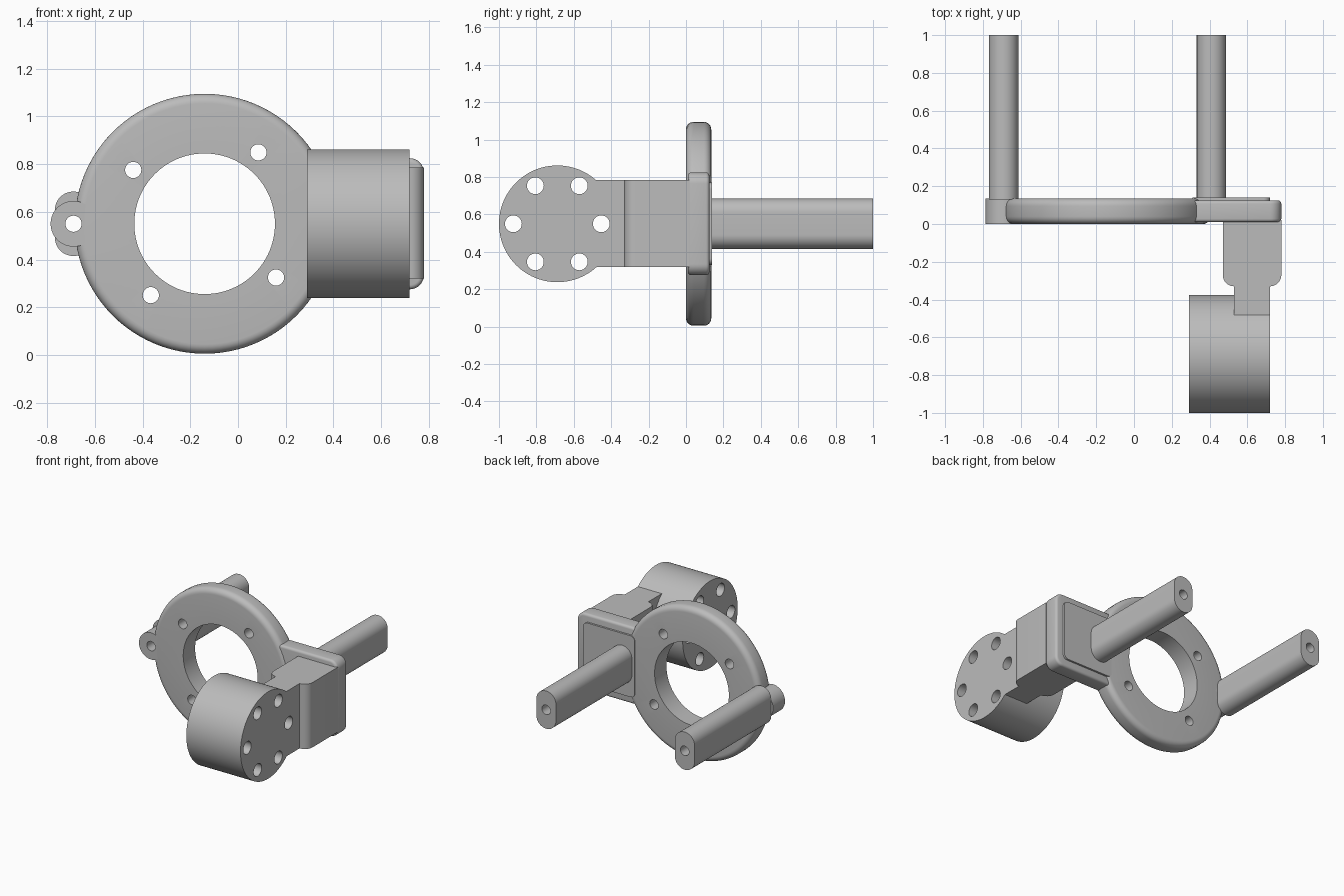
import bpy, bmesh
from math import pi, cos, sin, radians
from mathutils import Vector

cube = bpy.data.objects.get("Cube")
if cube:
    bpy.data.objects.remove(cube, do_unlink=True)

grey = bpy.data.materials.new("plain grey")
grey.use_nodes = True
COLOUR = (0.5, 0.5, 0.5, 1)
grey.diffuse_color = COLOUR
grey.node_tree.nodes["Principled BSDF"].inputs["Base Color"].default_value = COLOUR

MID = 0.55           # height of the main axis
THICK = 0.135        # ring thickness
RING = (-0.14, MID)


def arc(cx, cy, r, start, end, n):
    return [(cx + r * cos(radians(start + (end - start) * i / n)),
             cy + r * sin(radians(start + (end - start) * i / n))) for i in range(n + 1)]


def circle(cx, cy, r, n=64):
    return arc(cx, cy, r, 0, 360, n)[:-1]


def rounded(x0, x1, y0, y1, r, n=8):
    corners = [(x1 - r, y1 - r), (x0 + r, y1 - r), (x0 + r, y0 + r), (x1 - r, y0 + r)]
    return [p for i, c in enumerate(corners) for p in arc(*c, r, 90 * i, 90 * i + 90, n)]


def place(axis, a, b, t):
    return {"x": (t, a, b), "y": (a, t, b), "z": (a, b, t)}[axis]


def finish(name, bm):
    bmesh.ops.remove_doubles(bm, verts=bm.verts, dist=1e-5)
    bmesh.ops.recalc_face_normals(bm, faces=bm.faces)
    mesh = bpy.data.meshes.new(name)
    bm.to_mesh(mesh)
    bm.free()
    mesh.materials.append(grey)
    obj = bpy.data.objects.new(name, mesh)
    bpy.context.collection.objects.link(obj)
    return obj


def prism(name, outline, axis, lo, hi):
    """Extrude an outline along an axis."""
    bm = bmesh.new()
    face = bm.faces.new([bm.verts.new(place(axis, a, b, lo)) for a, b in outline])
    new = bmesh.ops.extrude_face_region(bm, geom=[face])["geom"]
    shift = Vector(place(axis, 0, 0, hi - lo))
    bmesh.ops.translate(bm, vec=shift, verts=[v for v in new if isinstance(v, bmesh.types.BMVert)])
    return finish(name, bm)


def drill(obj, holes, axis, lo, hi, r):
    """Cut round holes through a part."""
    for a, b in holes:
        cutter = prism("drill", circle(a, b, r, 32), axis, lo, hi)
        cutter.hide_render = True
        mod = obj.modifiers.new("hole", "BOOLEAN")
        mod.operation, mod.solver, mod.object = "DIFFERENCE", "EXACT", cutter
        apply(obj, mod)
        bpy.data.objects.remove(cutter, do_unlink=True)


def apply(obj, mod):
    bpy.context.view_layer.objects.active = obj
    bpy.ops.object.modifier_apply(modifier=mod.name)


# Ring: section with rounded outer edges, spun round the y axis
R_IN, R_OUT, FILLET = 0.295, 0.545, 0.04
section = ([(R_IN, THICK), (R_IN, 0)] + arc(R_OUT - FILLET, FILLET, FILLET, -90, 0, 6)
           + arc(R_OUT - FILLET, THICK - FILLET, FILLET, 0, 90, 6))
bm = bmesh.new()
loop = [bm.verts.new((RING[0] + r, y, MID)) for r, y in section]
edges = [bm.edges.new((v, loop[i - 1])) for i, v in enumerate(loop)]
bmesh.ops.spin(bm, geom=loop + edges, cent=(RING[0], 0, MID), axis=(0, 1, 0),
               angle=2 * pi, steps=96)
ring = finish("ring", bm)
bolt = 0.375
screw_holes = [(RING[0] + bolt * cos(radians(a)), MID + bolt * sin(radians(a)))
               for a in (53, 143, 233, 323)]
ear_centre = (-0.69, MID)
drill(ring, screw_holes + [ear_centre], "y", -0.1, 0.3, 0.034)

# Side ear with its hole
ear = prism("side_ear", circle(*ear_centre, 0.096), "y", 0, THICK)
drill(ear, [ear_centre], "y", -0.1, 0.3, 0.034)

# Two slotted-section posts at the back
posts = []
for name, x, depth in (("right_post", ear_centre[0], 0), ("left_post", 0.41, 0.14)):
    post = prism(name, rounded(x - 0.078, x + 0.078, MID - 0.135, MID + 0.135, 0.077, 12),
                 "y", 0.13, 1)
    drill(post, [(x, MID)], "y", depth, 1.1, 0.034)
    posts.append(post)

# Side plate with softened rim and a raised back panel
plate = prism("side_plate", [(0.25, 0.275), (0.72, 0.275)] + arc(0.72, 0.335, 0.06, -90, 0, 8)
              + arc(0.72, 0.765, 0.06, 0, 90, 8) + [(0.25, 0.825)], "y", 0.01, 0.125)
rim = plate.modifiers.new("rim", "BEVEL")
rim.width, rim.segments, rim.limit_method = 0.018, 4, "ANGLE"
rim.angle_limit = radians(40)
apply(plate, rim)
panel = prism("back_panel", rounded(0.31, 0.72, 0.33, 0.77, 0.035), "y", 0.1, 0.139)

# Stepped arm joining the plate to the drum
arm = prism("arm", [(0.78, 0.02), (0.47, 0.02)] + arc(0.53, -0.27, 0.06, 180, 270, 8)
            + [(0.53, -0.49), (0.72, -0.49)] + arc(0.72, -0.27, 0.06, 270, 360, 8),
            "z", 0.32, 0.785)

# Drum with six through holes
DRUM_Y = -0.688
drum = prism("drum", circle(DRUM_Y, MID, 0.312, 96), "x", 0.29, 0.72)
drum_holes = [(DRUM_Y + 0.235 * cos(i * pi / 3), MID + 0.235 * sin(i * pi / 3)) for i in range(6)]
drill(drum, drum_holes, "x", 0.2, 0.9, 0.045)
drill(arm, drum_holes[:1], "x", 0.2, 0.9, 0.045)

# Smooth shading with sharp edges kept
bpy.ops.object.select_all(action="DESELECT")
for obj in [ring, ear, plate, panel, arm, drum] + posts:
    obj.select_set(True)
bpy.context.view_layer.objects.active = ring
bpy.ops.object.shade_smooth_by_angle(angle=radians(30))
